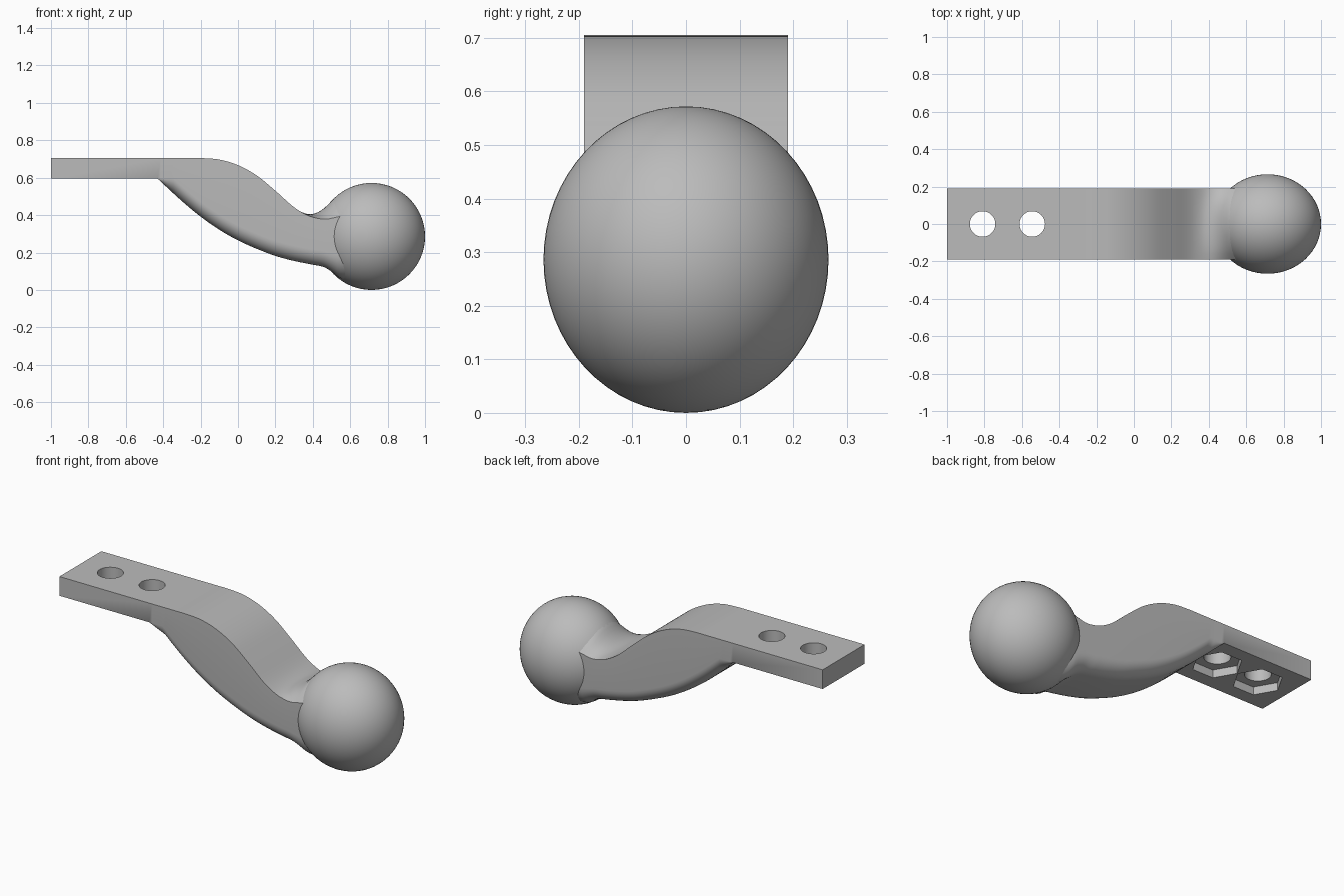
import bpy, bmesh, math
from mathutils import Matrix

if "Cube" in bpy.data.objects:
    bpy.data.objects.remove(bpy.data.objects["Cube"], do_unlink=True)

grey = bpy.data.materials.new("plain grey")
grey.use_nodes = True
grey.diffuse_color = (0.5, 0.5, 0.5, 1)
grey.node_tree.nodes["Principled BSDF"].inputs["Base Color"].default_value = (0.5, 0.5, 0.5, 1)

HALF = 0.19          # half width of the arm
PLATE_TOP, PLATE_LOW, HEEL = 0.705, 0.595, -0.43


def make_object(name, bm):
    bmesh.ops.recalc_face_normals(bm, faces=bm.faces)
    mesh = bpy.data.meshes.new(name)
    bm.to_mesh(mesh)
    bm.free()
    mesh.materials.append(grey)
    obj = bpy.data.objects.new(name, mesh)
    bpy.context.collection.objects.link(obj)
    return obj


def smooth(obj, angle):
    bpy.ops.object.select_all(action="DESELECT")
    obj.select_set(True)
    bpy.context.view_layer.objects.active = obj
    bpy.ops.object.shade_smooth_by_angle(angle=math.radians(angle))


def curve_at(points, x):
    """Smooth curve through (x, z) points, held level past its ends."""
    if x <= points[0][0]:
        return points[0][1]
    if x >= points[-1][0]:
        return points[-1][1]
    i = next(k for k in range(len(points) - 1) if x <= points[k + 1][0])

    def slope(k):
        a, b = points[max(k - 1, 0)], points[min(k + 1, len(points) - 1)]
        return (b[1] - a[1]) / (b[0] - a[0])
    (x0, z0), (x1, z1) = points[i], points[i + 1]
    h = x1 - x0
    t = (x - x0) / h
    return ((2*t**3 - 3*t**2 + 1) * z0 + (t**3 - 2*t**2 + t) * h * slope(i)
            + (3*t**2 - 2*t**3) * z1 + (t**3 - t**2) * h * slope(i + 1))


# Side profiles: top edge, raised top middle near the ball, underside, rounding
top_edge = [(-0.25, PLATE_TOP), (-0.2, PLATE_TOP), (-0.1, 0.697), (0, 0.667), (0.1, 0.612),
            (0.2, 0.53), (0.3, 0.442), (0.37, 0.4), (0.42, 0.384), (0.47, 0.378),
            (0.53, 0.39), (0.58, 0.4)]
top_rise = [(0.33, 0), (0.37, 0.006), (0.42, 0.028), (0.47, 0.067), (0.52, 0.107), (0.58, 0.115)]
underside = [(HEEL, PLATE_LOW), (-0.3, 0.475), (-0.2, 0.392), (-0.1, 0.322), (0, 0.265),
             (0.1, 0.22), (0.2, 0.182), (0.3, 0.155), (0.4, 0.135), (0.46, 0.122),
             (0.5, 0.098), (0.54, 0.066), (0.58, 0.05)]
rounding = [(0.4, 0.08), (0.48, 0.09), (0.58, 0.15)]


def section(x):
    """Cross-section with a crowned top and rounded lower corners."""
    edge, rise, low = (curve_at(c, x) for c in (top_edge, top_rise, underside))
    r = min(curve_at(rounding, x), PLATE_LOW - low)
    ring = []
    for i in range(13):
        u = i / 6 - 1
        ring.append((x, u * HALF, edge + rise * (1 - u * u)))
    for side in (1, -1):
        for i in range(9):
            a = math.pi / 2 * (i if side > 0 else 8 - i) / 8
            ring.append((x, side * (HALF - r + r * math.cos(a)), low + r - r * math.sin(a)))
    return ring


# Arm: mounting plate and curved neck in one loft
bm = bmesh.new()
steps = 60
stations = [-1] + [HEEL + (0.58 - HEEL) * i / steps for i in range(steps + 1)]
rings = [[bm.verts.new(p) for p in section(x)] for x in stations]
for a, b in zip(rings, rings[1:]):
    for i in range(len(a)):
        j = (i + 1) % len(a)
        bm.faces.new((a[i], a[j], b[j], b[i]))
bm.faces.new(rings[0])
bm.faces.new(rings[-1])
bmesh.ops.remove_doubles(bm, verts=bm.verts, dist=0.0001)
arm = make_object("arm", bm)


# Bolt holes and hexagonal nut pockets
def cut(name, x, z, sides, radius, depth):
    bm = bmesh.new()
    bmesh.ops.create_cone(bm, cap_ends=True, segments=sides, radius1=radius, radius2=radius,
                          depth=depth, matrix=Matrix.Translation((x, 0, z))
                          @ Matrix.Rotation(math.pi / 2 if sides == 6 else 0, 4, "Z"))
    cutter = make_object(name, bm)
    cutter.hide_render = True
    mod = arm.modifiers.new(name, "BOOLEAN")
    mod.operation, mod.solver, mod.object = "DIFFERENCE", "EXACT", cutter
    bpy.context.view_layer.objects.active = arm
    bpy.ops.object.modifier_apply(modifier=mod.name)
    bpy.data.objects.remove(cutter, do_unlink=True)


for x in (-0.81, -0.545):
    cut("nut_pocket_cutter", x, PLATE_LOW - 0.005, 6, 0.13, 0.1)
    cut("bolt_hole_cutter", x, 0.65, 48, 0.068, 0.4)
smooth(arm, 30)

# Ball at the end of the arm
bm = bmesh.new()
bmesh.ops.create_uvsphere(bm, u_segments=64, v_segments=32, radius=0.286)
bmesh.ops.scale(bm, verts=bm.verts, vec=(1, 0.93, 1))
bmesh.ops.translate(bm, verts=bm.verts, vec=(0.714, 0, 0.286))
ball = make_object("ball", bm)
smooth(ball, 60)
